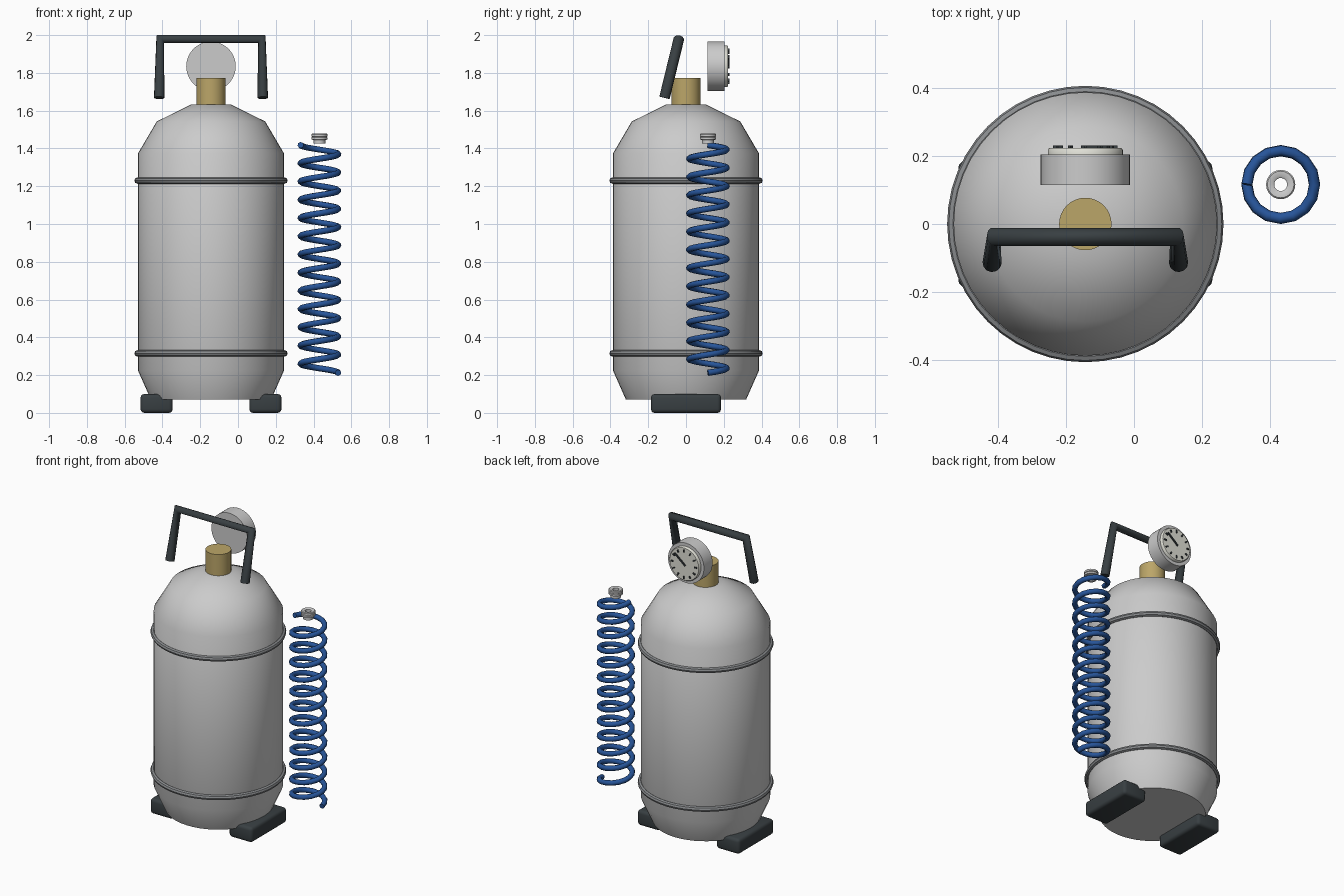
import bpy, bmesh
from math import sin, cos, pi, radians
from mathutils import Matrix, Vector

if "Cube" in bpy.data.objects:
    bpy.data.objects.remove(bpy.data.objects["Cube"])

CX = -0.143  # axis of the tank


def material(name, rgb):
    m = bpy.data.materials.new(name)
    m.diffuse_color = (*rgb, 1)
    m.use_nodes = True
    m.node_tree.nodes["Principled BSDF"].inputs["Base Color"].default_value = m.diffuse_color
    return m


black = material("black_rubber", (0.04, 0.05, 0.055))
brass = material("brass", (0.50, 0.38, 0.14))
blue = material("blue_hose", (0.02, 0.09, 0.32))
dial_white = material("dial_white", (0.75, 0.75, 0.68))
steel = material("dark_steel", (0.25, 0.26, 0.27))


def finish(bm, name, mat=None, angle=40):
    bmesh.ops.recalc_face_normals(bm, faces=bm.faces)
    me = bpy.data.meshes.new(name)
    bm.to_mesh(me)
    bm.free()
    ob = bpy.data.objects.new(name, me)
    bpy.context.collection.objects.link(ob)
    if mat:
        me.materials.append(mat)
    bpy.ops.object.select_all(action='DESELECT')
    ob.select_set(True)
    bpy.context.view_layer.objects.active = ob
    bpy.ops.object.shade_smooth_by_angle(angle=radians(angle))
    return ob


def lathe(name, profile, origin, mat=None, n=48, closed=False, along_y=False):
    """Spin (radius, height) points; open profiles get flat end caps."""
    bm = bmesh.new()
    rings = [[bm.verts.new((r * cos(2 * pi * i / n), r * sin(2 * pi * i / n), h))
              for i in range(n)] for r, h in profile]
    pairs = list(zip(rings, rings[1:]))
    if closed:
        pairs.append((rings[-1], rings[0]))
    else:
        bm.faces.new(rings[0])
        bm.faces.new(rings[-1])
    for a, b in pairs:
        for i in range(n):
            j = (i + 1) % n
            bm.faces.new((a[i], a[j], b[j], b[i]))
    mtx = Matrix.Translation(origin)
    if along_y:
        mtx = mtx @ Matrix.Rotation(-pi / 2, 4, 'X')
    bm.transform(mtx)
    return finish(bm, name, mat)


def box(name, size, mtx, mat, bevel=0):
    bm = bmesh.new()
    bmesh.ops.create_cube(bm, size=1)
    bm.transform(Matrix.Diagonal((*size, 1)))
    if bevel:
        bmesh.ops.bevel(bm, geom=bm.edges[:], offset=bevel, segments=3,
                        profile=0.5, affect='EDGES')
    bm.transform(mtx)
    return finish(bm, name, mat)


def tube(name, points, radius, mat, res=2):
    cu = bpy.data.curves.new(name, 'CURVE')
    cu.dimensions = '3D'
    cu.bevel_depth = radius
    cu.bevel_resolution = res
    cu.use_fill_caps = True
    sp = cu.splines.new('POLY')
    sp.points.add(len(points) - 1)
    for p, co in zip(sp.points, points):
        p.co = (*co, 1)
    sp.use_smooth = True
    cu.materials.append(mat)
    ob = bpy.data.objects.new(name, cu)
    bpy.context.collection.objects.link(ob)
    return ob


# Tank and its two bands
lathe("tank_body", [(0.318, 0.07), (0.387, 0.225), (0.387, 1.373),
                    (0.287, 1.543), (0.106, 1.632)], (CX, 0, 0))
for label, z in (("lower", 0.315), ("upper", 1.23)):
    ring = [(0.389 + 0.017 * cos(a * pi / 4), z + 0.017 * sin(a * pi / 4)) for a in range(8)]
    lathe(label + "_band", ring, (CX, 0, 0), steel, closed=True)

# Feet
for label, s in (("left", -1), ("right", 1)):
    box(label + "_foot", (0.17, 0.371, 0.1),
        Matrix.Translation((CX + s * 0.288, 0, 0.05)), black, 0.02)

# Valve and carry handle
lathe("valve", [(0.077, 1.6), (0.077, 1.772)], (CX, 0, 0), brass, n=32)
tube("carry_handle", [(CX - 0.274, -0.114, 1.668), (CX - 0.269, -0.038, 1.979),
                      (CX + 0.269, -0.038, 1.979), (CX + 0.274, -0.114, 1.668)],
     0.028, black, 4)

# Pressure gauge facing the back
GZ = 1.835
lathe("gauge_case", [(0.131, 0.114), (0.131, 0.204)], (CX, 0, GZ), along_y=True)
lathe("gauge_dial", [(0.11, 0.2), (0.11, 0.218), (0.106, 0.223)], (CX, 0, GZ),
      dial_white, along_y=True)


def dial_mark(name, r0, r1, width, a):
    mtx = (Matrix.Translation((CX, 0.226, GZ)) @ Matrix.Rotation(-a, 4, 'Y')
           @ Matrix.Translation(((r0 + r1) / 2, 0, 0)))
    box(name, (r1 - r0, 0.008, width), mtx, black)


for i in range(12):
    dial_mark(f"dial_tick_{i + 1}", 0.078, 0.095, 0.008, i * pi / 6)
dial_mark("gauge_needle", -0.012, 0.088, 0.01, radians(40))

# Coiled hose (right-handed helix) and its hollow end fitting
HX, HY, TURNS, STEPS = 0.431, 0.116, 12.5, 16
count = int(TURNS * STEPS)
tube("coiled_hose", [(HX + 0.0995 * cos(2 * pi * i / STEPS),
                      HY + 0.0995 * sin(2 * pi * i / STEPS),
                      0.212 + 1.206 * i / count) for i in range(count + 1)], 0.0165, blue)
lathe("hose_fitting", [(0.019, 1.425), (0.031, 1.425), (0.031, 1.445), (0.043, 1.447),
                       (0.043, 1.458), (0.038, 1.461), (0.043, 1.464), (0.043, 1.475),
                       (0.039, 1.479), (0.024, 1.479), (0.019, 1.475)],
      (HX, HY, 0), None, n=24, closed=True)
